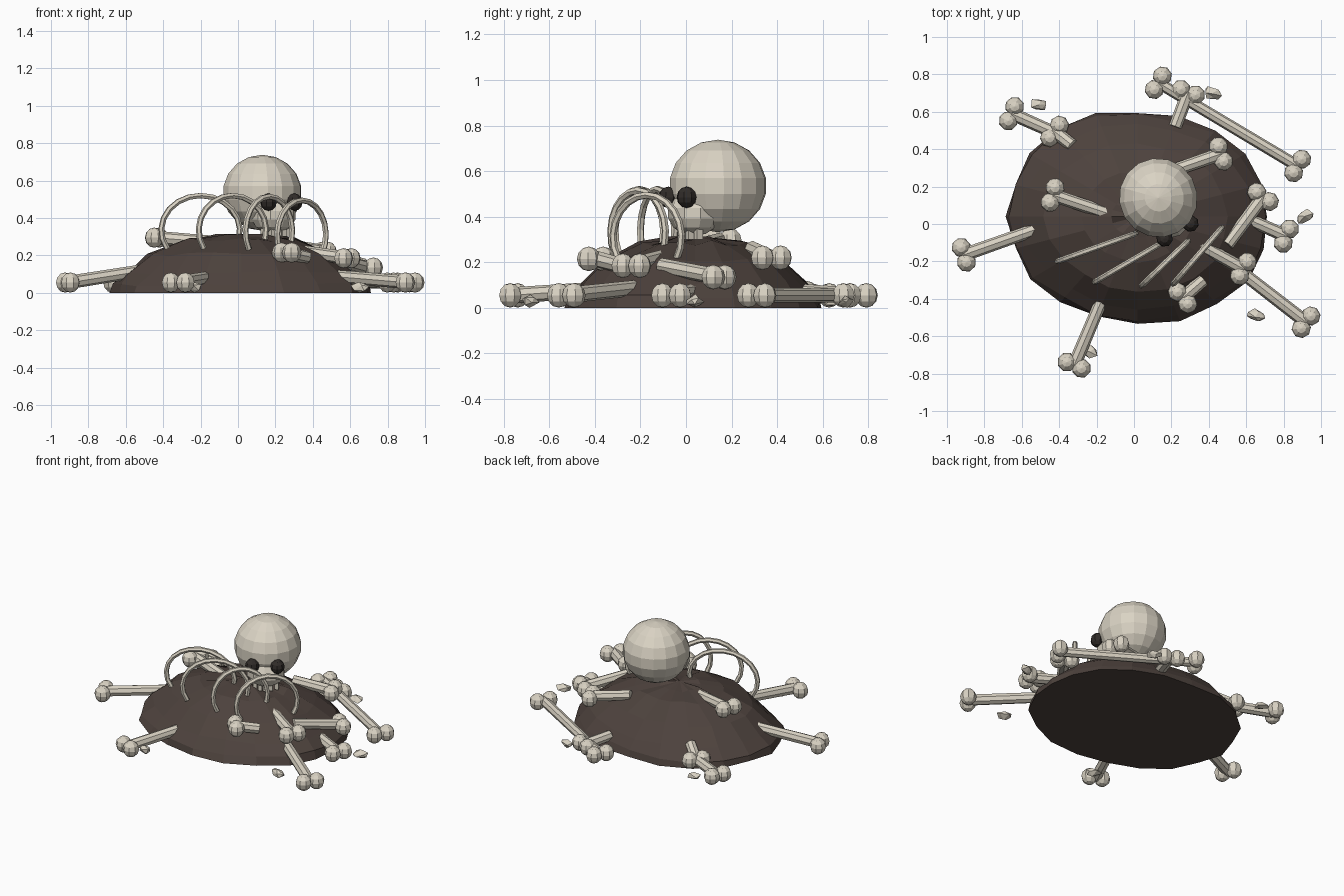
import bpy, bmesh, math, random
from mathutils import Vector, Matrix

random.seed(4)
if "Cube" in bpy.data.objects:
    bpy.data.objects.remove(bpy.data.objects["Cube"])


def material(name, color):
    m = bpy.data.materials.new(name)
    m.use_nodes = True
    m.diffuse_color = (*color, 1)
    m.node_tree.nodes["Principled BSDF"].inputs["Base Color"].default_value = (*color, 1)
    return m


BONE = material("old bone", (0.70, 0.65, 0.55))
EARTH = material("dark earth", (0.075, 0.055, 0.047))
SOCKET = material("socket dark", (0.03, 0.025, 0.022))


def finish(name, bm, mat):
    bmesh.ops.recalc_face_normals(bm, faces=bm.faces)
    mesh = bpy.data.meshes.new(name)
    bm.to_mesh(mesh)
    bm.free()
    mesh.materials.append(mat)
    ob = bpy.data.objects.new(name, mesh)
    bpy.context.collection.objects.link(ob)
    return ob


def ball(bm, pos, size, segs, rings, yaw=0.0):
    m = Matrix.Translation(pos) @ Matrix.Rotation(yaw, 4, 'Z') @ Matrix.Diagonal((*size, 1))
    bmesh.ops.create_uvsphere(bm, u_segments=segs, v_segments=rings, radius=1, matrix=m)


def bone(name, start, end, r=0.036, both=False):
    """Shaft with a pair of knuckles at the end (or at both ends)."""
    bm = bmesh.new()
    a, b = Vector(start), Vector(end)
    d = b - a
    m = Matrix.Translation((a + b) / 2) @ d.to_track_quat('Z', 'Y').to_matrix().to_4x4()
    bmesh.ops.create_cone(bm, cap_ends=True, segments=8, radius1=r * 0.95,
                          radius2=r, depth=d.length, matrix=m)
    side = Vector((-d.y, d.x, 0)).normalized() * 0.042
    yaw = math.atan2(d.y, d.x)
    for p in ([a, b] if both else [b]):
        for s in (-1, 1):
            ball(bm, p + side * s, (0.052, 0.052, 0.054), 8, 6, yaw)
    return finish(name, bm, BONE)


# Earth mound: irregular stacked rings closed by a crown and a flat base
bm = bmesh.new()
SEGS = 20
wobble = [random.uniform(0.97, 1.02) for i in range(SEGS)]
rings = []
for scale, z in ((1.0, 0), (0.98, 0.045), (0.88, 0.11), (0.70, 0.205), (0.42, 0.285), (0.2, 0.305)):
    ring = []
    for i in range(SEGS):
        t = math.tau * i / SEGS
        k = scale * wobble[i] * random.uniform(0.975, 1.025)
        lift = random.uniform(-0.012, 0.012) if z else 0
        ring.append(bm.verts.new((0.02 + 0.71 * k * math.cos(t), 0.04 + 0.57 * k * math.sin(t), z + lift)))
    rings.append(ring)
crown = bm.verts.new((0.02, 0.04, 0.315))
for i in range(SEGS):
    j = (i + 1) % SEGS
    for low, high in zip(rings, rings[1:]):
        bm.faces.new((low[i], low[j], high[j], high[i]))
    bm.faces.new((rings[-1][i], rings[-1][j], crown))
bm.faces.new(rings[0][::-1])
finish("earth_mound", bm, EARTH)

# Skull, turned toward the front left
YAW = math.radians(30)
TURN = Matrix.Translation((0.13, 0.14, 0)) @ Matrix.Rotation(YAW, 4, 'Z')
bm = bmesh.new()
ball(bm, (0.13, 0.14, 0.535), (0.212, 0.216, 0.203), 16, 9, YAW)
finish("skull_cranium", bm, BONE)
bm = bmesh.new()
ball(bm, TURN @ Vector((0, -0.12, 0.415)), (0.125, 0.115, 0.1), 10, 7, YAW)
finish("skull_jaw", bm, BONE)
bm = bmesh.new()
for i in range(-2, 3):
    m = TURN @ Matrix.Translation((i * 0.034, -0.17 + 0.008 * i * i, 0.335))
    bmesh.ops.create_cube(bm, size=1, matrix=m @ Matrix.Diagonal((0.026, 0.03, 0.07, 1)))
finish("skull_teeth", bm, BONE)
for s, label in ((-1, "right"), (1, "left")):
    bm = bmesh.new()
    ball(bm, TURN @ Vector((s * 0.08, -0.205, 0.485)), (0.045, 0.045, 0.047), 8, 6, YAW)
    finish(label + "_eye_socket", bm, SOCKET)

# Rib arches standing out of the mound
ribs = [((-0.41, -0.20), (0.01, -0.05), 0.335), ((-0.21, -0.31), (0.15, -0.10), 0.335),
        ((0.04, -0.33), (0.29, -0.09), 0.33), ((0.21, -0.32), (0.47, -0.02), 0.31)]
for n, (p, q, z) in enumerate(ribs):
    p, q = Vector((*p, z)), Vector((*q, z))
    mid, half = (p + q) / 2, (q - p) / 2
    curve = bpy.data.curves.new("rib", 'CURVE')
    curve.dimensions = '3D'
    curve.bevel_depth = 0.016
    curve.bevel_resolution = 1
    curve.use_fill_caps = True
    spline = curve.splines.new('POLY')
    STEPS = 14
    spline.points.add(STEPS)
    for i, pt in enumerate(spline.points):
        t = math.radians(-32 + 244 * i / STEPS)
        pt.co = (*(mid + half * math.cos(t) + Vector((0, 0, 0.185 * math.sin(t)))), 1)
    spline.use_smooth = False
    curve.materials.append(BONE)
    bpy.context.collection.objects.link(bpy.data.objects.new("rib_%d" % (n + 1), curve))

# Bones sticking out of the mound: buried start, knuckled end
G = 0.055
bones = [((-0.50, -0.02, 0.12), (-0.91, -0.165, G)), ((-0.17, -0.40, 0.08), (-0.32, -0.755, G)),
         ((0.50, -0.20, 0.09), (0.92, -0.525, G)), ((0.35, -0.11, 0.22), (0.585, -0.24, 0.185)),
         ((0.60, 0.03, 0.07), (0.815, -0.065, G)), ((0.50, -0.11, 0.185), (0.69, 0.145, 0.135)),
         ((0.22, 0.52, 0.07), (0.29, 0.705, G)), ((0.22, 0.29, 0.26), (0.465, 0.375, 0.22)),
         ((-0.33, 0.42, 0.12), (-0.425, 0.495, 0.065)), ((-0.12, 0.05, 0.27), (-0.435, 0.155, 0.295)),
         ((0.37, -0.30, 0.19), (0.26, -0.395, 0.215))]
for n, (a, b) in enumerate(bones):
    bone("buried_bone_%d" % (n + 1), a, b)

# Whole bones lying on the ground
bone("long_loose_bone", (0.13, 0.755, G), (0.875, 0.31, G), 0.032, True)
bone("short_loose_bone", (-0.43, 0.49, 0.06), (-0.655, 0.59, G), 0.036)

# Bone splinters scattered around the mound
for n, (x, y) in enumerate([(-0.51, 0.64), (0.42, 0.70), (0.91, 0.04), (0.65, -0.49), (-0.24, -0.68)]):
    bm = bmesh.new()
    m = (Matrix.Translation((x, y, 0.028)) @ Matrix.Rotation(random.uniform(-0.5, 0.5), 4, 'Z')
         @ Matrix.Diagonal((0.052, 0.033, 0.024, 1)))
    bmesh.ops.create_icosphere(bm, subdivisions=1, radius=1, matrix=m)
    for v in bm.verts:
        v.co += Vector([random.uniform(-0.009, 0.009) for i in range(3)])
        v.co.z = max(v.co.z, 0)
    finish("bone_splinter_%d" % (n + 1), bm, BONE)
